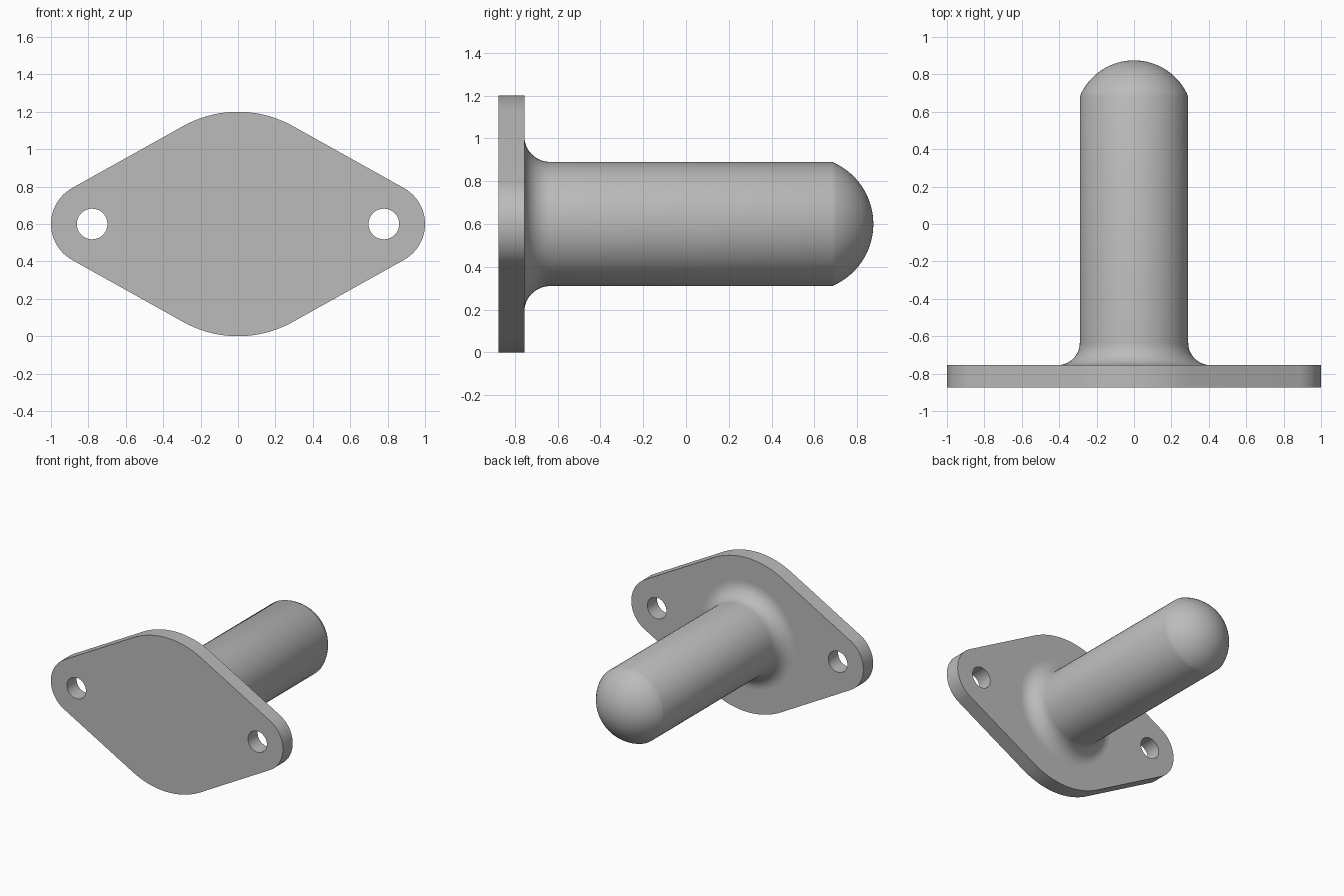
import bpy
import bmesh
from math import sin, cos, pi, asin
from mathutils import Matrix, Vector

cube = bpy.data.objects.get("Cube")
if cube:
    bpy.data.objects.remove(cube)

MID_Z = 0.6                       # height of the post axis
FRONT, BACK = -0.875, -0.755      # flange faces
BIG_R, END_R, END_X = 0.6, 0.22, 0.78
HOLE_R = 0.082
POST_R, FILLET_R = 0.29, 0.12
DOME_START, TIP = 0.682, 0.875

grey = bpy.data.materials.new("plain_grey")
grey.use_nodes = True
colour = (0.5, 0.5, 0.5, 1)
grey.diffuse_color = colour
grey.node_tree.nodes["Principled BSDF"].inputs["Base Color"].default_value = colour


def arc(cx, cy, r, start, end, steps):
    """Points along a circular arc."""
    angles = [start + (end - start) * i / steps for i in range(steps + 1)]
    return [(cx + r * cos(a), cy + r * sin(a)) for a in angles]


def finish(name, bm):
    """Turn a bmesh into a smooth-shaded grey object."""
    bmesh.ops.remove_doubles(bm, verts=bm.verts, dist=0.0001)
    bmesh.ops.recalc_face_normals(bm, faces=bm.faces)
    mesh = bpy.data.meshes.new(name)
    bm.to_mesh(mesh)
    bm.free()
    mesh.materials.append(grey)
    obj = bpy.data.objects.new(name, mesh)
    bpy.context.collection.objects.link(obj)
    bpy.ops.object.select_all(action='DESELECT')
    obj.select_set(True)
    bpy.context.view_layer.objects.active = obj
    bpy.ops.object.shade_smooth_by_angle(angle=pi / 6)


# Flange: two end arcs and two broad arcs joined by their common tangents
tangent = pi / 2 - asin((BIG_R - END_R) / END_X)
outline = (arc(END_X, 0, END_R, -tangent, tangent, 24)
           + arc(0, 0, BIG_R, tangent, pi - tangent, 24)
           + arc(-END_X, 0, END_R, pi - tangent, pi + tangent, 24)
           + arc(0, 0, BIG_R, pi + tangent, 2 * pi - tangent, 24))
holes = [arc(s * END_X, 0, HOLE_R, 0, 2 * pi, 40)[:-1] for s in (-1, 1)]

curve = bpy.data.curves.new("flange_profile", 'CURVE')
curve.dimensions = '2D'
curve.fill_mode = 'BOTH'
curve.extrude = (BACK - FRONT) / 2
for loop in [outline] + holes:
    spline = curve.splines.new('POLY')
    spline.points.add(len(loop) - 1)
    for point, (x, y) in zip(spline.points, loop):
        point.co = (x, y, 0, 1)
    spline.use_cyclic_u = True
profile = bpy.data.objects.new("flange_profile", curve)
bpy.context.collection.objects.link(profile)
filled = profile.evaluated_get(bpy.context.evaluated_depsgraph_get()).to_mesh()
bm = bmesh.new()
bm.from_mesh(filled)
bpy.data.objects.remove(profile)
bm.transform(Matrix.Translation((0, (FRONT + BACK) / 2, MID_Z))
             @ Matrix.Rotation(pi / 2, 4, 'X'))
finish("flange", bm)

# Post: fillet, straight shaft and shallow dome, turned about the y axis
rise = TIP - DOME_START
dome_r = (POST_R ** 2 + rise ** 2) / (2 * rise)
section = arc(POST_R + FILLET_R, BACK + FILLET_R, FILLET_R, 1.5 * pi, pi, 12)
section += arc(0, TIP - dome_r, dome_r, asin((dome_r - rise) / dome_r), pi / 2, 16)
bm = bmesh.new()
verts = [bm.verts.new((r, y, MID_Z)) for r, y in section]
edges = [bm.edges.new(pair) for pair in zip(verts, verts[1:])]
bmesh.ops.spin(bm, geom=verts + edges, cent=Vector((0, 0, MID_Z)),
               axis=Vector((0, 1, 0)), angle=2 * pi, steps=64, use_merge=False)
finish("post", bm)
